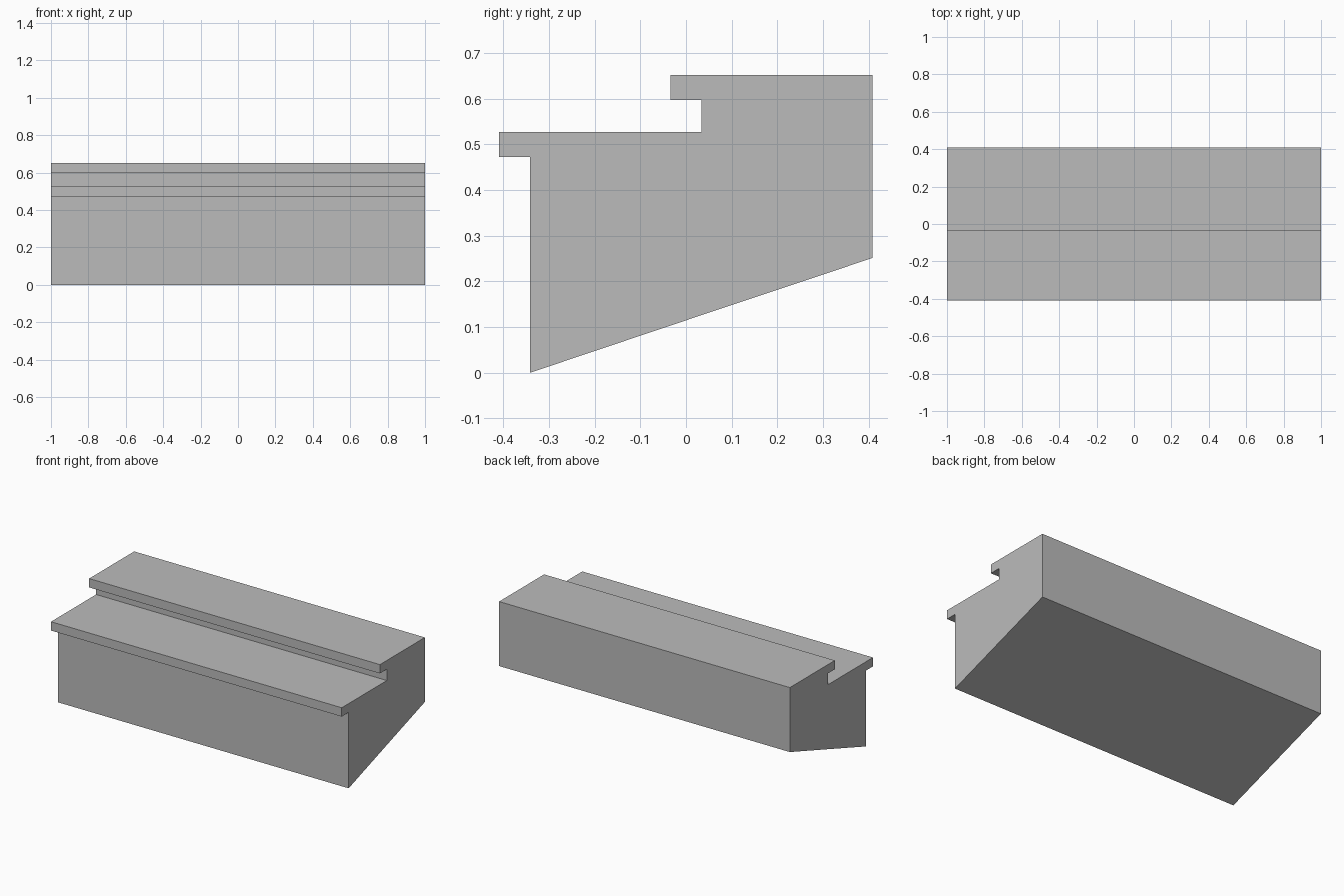
import bpy
import bmesh

cube = bpy.data.objects.get("Cube")
if cube:
    bpy.data.objects.remove(cube, do_unlink=True)

# Plain grey concrete
concrete = bpy.data.materials.new("grey_concrete")
concrete.use_nodes = True
GREY = (0.5, 0.5, 0.5, 1.0)
concrete.diffuse_color = GREY
concrete.node_tree.nodes["Principled BSDF"].inputs["Base Color"].default_value = GREY

HALF_WIDTH = 1.0
NOSING = 0.068       # overhang of each tread
THICKNESS = 0.055    # tread thickness


def make_step(name, front, back, low_front, low_back, top):
    """Extrude one step's side profile across the full width."""
    under = top - THICKNESS
    profile = [(front, low_front), (back, low_back), (back, top),
               (front - NOSING, top), (front - NOSING, under), (front, under)]
    bm = bmesh.new()
    face = bm.faces.new([bm.verts.new((-HALF_WIDTH, y, z)) for y, z in profile])
    grown = bmesh.ops.extrude_face_region(bm, geom=[face])
    moved = [v for v in grown["geom"] if isinstance(v, bmesh.types.BMVert)]
    bmesh.ops.translate(bm, verts=moved, vec=(2 * HALF_WIDTH, 0, 0))
    bmesh.ops.recalc_face_normals(bm, faces=bm.faces)
    mesh = bpy.data.meshes.new(name)
    bm.to_mesh(mesh)
    bm.free()
    mesh.materials.append(concrete)
    obj = bpy.data.objects.new(name, mesh)
    bpy.context.collection.objects.link(obj)


# Two steps over a sloping underside
make_step("lower_step", -0.341, 0.034, 0.0, 0.126, 0.527)
make_step("upper_step", 0.034, 0.408, 0.126, 0.251, 0.652)
